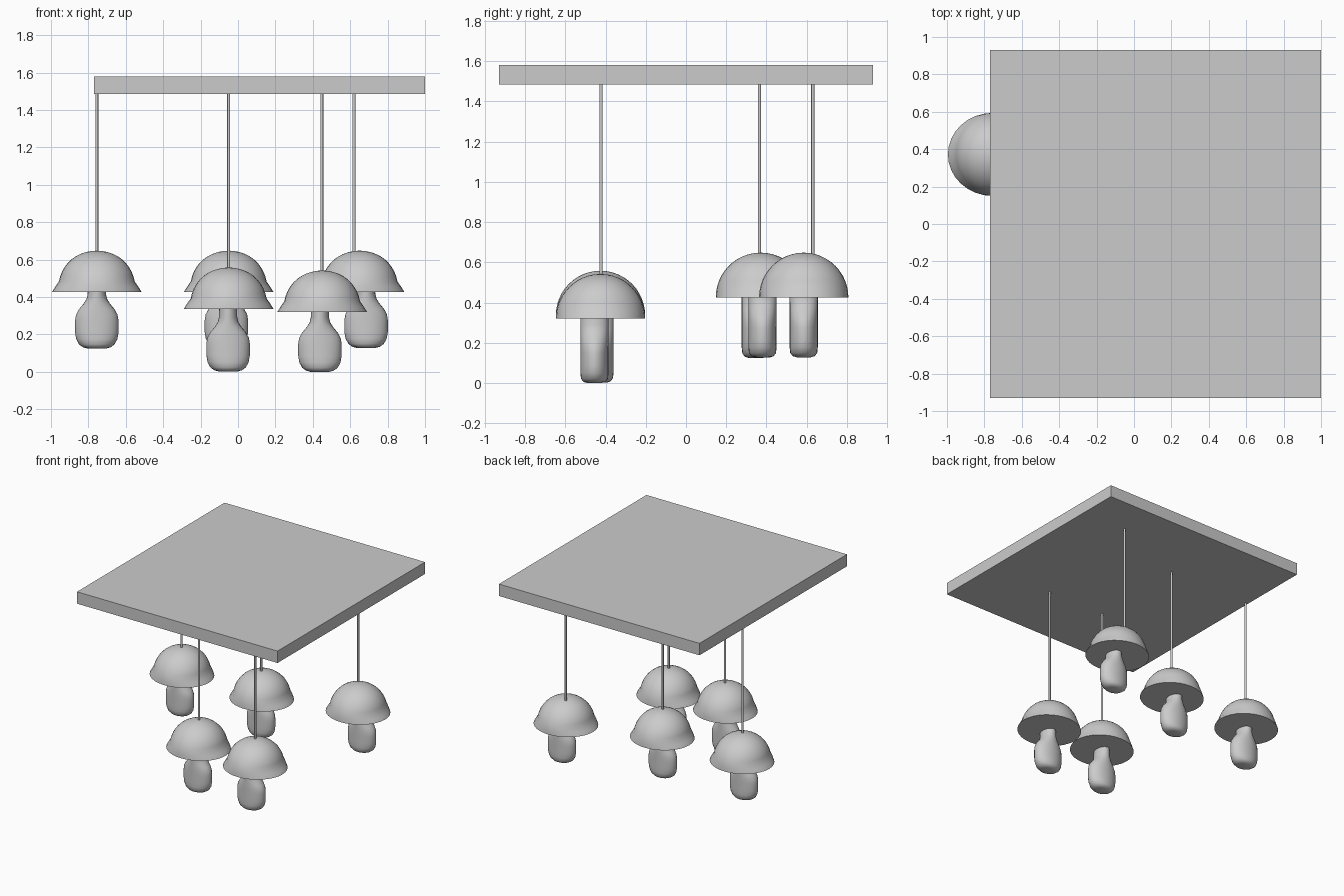
import bpy, bmesh, math

if "Cube" in bpy.data.objects:
    bpy.data.objects.remove(bpy.data.objects["Cube"])

PLATE_Z0, PLATE_Z1 = 1.485, 1.58
SEGS = 32


def finish(name, bm, angle=40):
    bmesh.ops.recalc_face_normals(bm, faces=bm.faces)
    me = bpy.data.meshes.new(name)
    bm.to_mesh(me)
    bm.free()
    ob = bpy.data.objects.new(name, me)
    bpy.context.collection.objects.link(ob)
    bpy.ops.object.select_all(action='DESELECT')
    ob.select_set(True)
    bpy.context.view_layer.objects.active = ob
    bpy.ops.object.shade_smooth_by_angle(angle=math.radians(angle))
    return ob


def loft(name, rings, centre, segs=SEGS):
    """Closed skin through elliptical rings given as (z, half_x, half_y)."""
    bm = bmesh.new()
    cx, cy, cz = centre
    loops = []
    for z, rx, ry in rings:
        loops.append([bm.verts.new((cx + rx * math.cos(2 * math.pi * i / segs),
                                    cy + ry * math.sin(2 * math.pi * i / segs),
                                    cz + z)) for i in range(segs)])
    for a, b in zip(loops, loops[1:]):
        for i in range(segs):
            j = (i + 1) % segs
            bm.faces.new((a[i], a[j], b[j], b[i]))
    bm.faces.new(loops[0])
    bm.faces.new(loops[-1])
    return finish(name, bm)


# ceiling plate
bm = bmesh.new()
bmesh.ops.create_cube(bm, size=1)
bmesh.ops.scale(bm, vec=(1.77, 1.86, PLATE_Z1 - PLATE_Z0), verts=bm.verts)
bmesh.ops.translate(bm, vec=(0.115, 0, (PLATE_Z0 + PLATE_Z1) / 2), verts=bm.verts)
finish("ceiling_plate", bm)

# shade: hemisphere whose rim flares out sideways only
H = 0.222
shade = []
for k in range(13):
    t = math.radians(89 * k / 12)
    z, r = H * math.sin(t), H * math.cos(t)
    flare = 0.018 - 0.030 * min(1, z / 0.055) + 0.012 * max(0, min(1, (z - 0.055) / 0.13))
    shade.append((z, r + flare, r))

# bulb: narrow neck widening sideways, nearly constant depth
bulb = [(0.0, 0.05, 0.035), (0.006, 0.073, 0.055), (0.022, 0.095, 0.067),
        (0.05, 0.11, 0.07), (0.085, 0.116, 0.07), (0.15, 0.116, 0.07),
        (0.18, 0.111, 0.07), (0.21, 0.095, 0.07), (0.24, 0.07, 0.07),
        (0.265, 0.055, 0.07), (0.29, 0.049, 0.07), (0.35, 0.047, 0.07)]

# pendants: shade centre x, y, rim z | bulb x, y, bottom z | cord x, y
pendants = [
    ((-0.755, 0.372, 0.426), (-0.755, 0.347, 0.125), (-0.755, 0.365)),
    ((-0.05, 0.37, 0.426), (-0.062, 0.38, 0.127), (-0.05, 0.365)),
    ((-0.05, -0.425, 0.336), (-0.053, -0.43, 0.002), (-0.05, -0.422)),
    ((0.45, -0.425, 0.32), (0.438, -0.455, 0.0), (0.448, -0.422)),
    ((0.65, 0.585, 0.426), (0.685, 0.585, 0.128), (0.62, 0.63)),
]
for n, (s, b, c) in enumerate(pendants, 1):
    loft(f"shade_{n}", shade, s)
    loft(f"bulb_{n}", bulb, b, 24)
    z0 = s[2] + H - 0.02
    loft(f"cord_{n}", [(z0, 0.008, 0.008), (PLATE_Z0 + 0.005, 0.008, 0.008)],
         (c[0], c[1], 0), 12)
